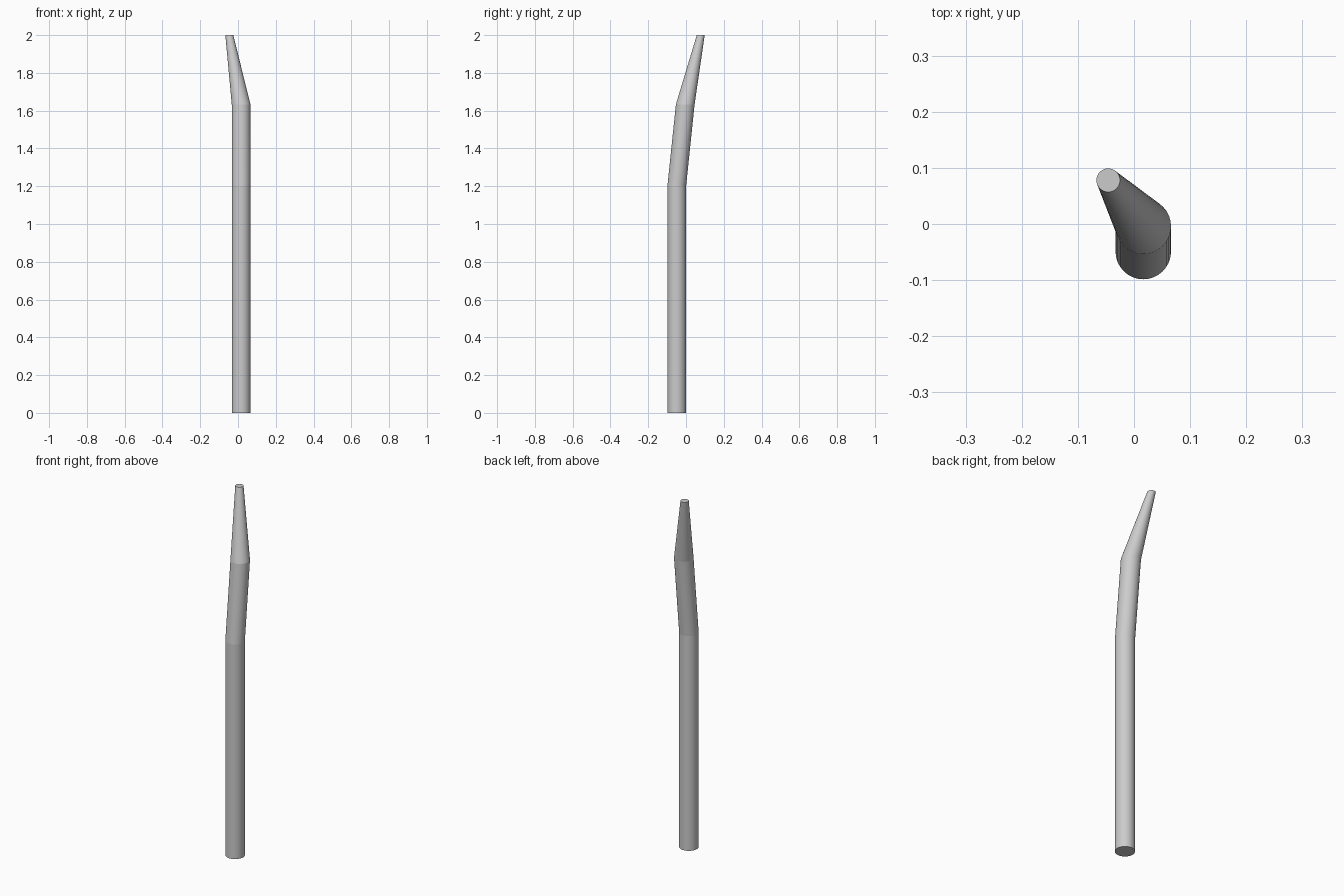
import bpy, bmesh, math

if "Cube" in bpy.data.objects:
    bpy.data.objects.remove(bpy.data.objects["Cube"])

SIDES = 32
# Cross-sections from base to tip: centre x, y, z and radius
SECTIONS = [
    (0.0165, -0.049, 0.0, 0.0495),
    (0.0165, -0.049, 1.2, 0.0495),
    (0.0165, -0.004, 1.633, 0.0495),
    (-0.046, 0.078, 2.0, 0.021),
]


def ring(bm, x, y, z, r):
    step = 2 * math.pi / SIDES
    return [bm.verts.new((x + r * math.cos(i * step), y + r * math.sin(i * step), z))
            for i in range(SIDES)]


# Bent pole: straight shaft, leaning neck and tapered tip
bm = bmesh.new()
rings = [ring(bm, *s) for s in SECTIONS]
for low, high in zip(rings, rings[1:]):
    for i in range(SIDES):
        j = (i + 1) % SIDES
        bm.faces.new((low[i], low[j], high[j], high[i]))

# End caps
bm.faces.new(rings[0][::-1])
bm.faces.new(rings[-1])

mesh = bpy.data.meshes.new("bent_pole")
bm.to_mesh(mesh)
bm.free()
pole = bpy.data.objects.new("bent_pole", mesh)
bpy.context.collection.objects.link(pole)

# Smooth around the pole, crisp at the bends and caps
bpy.context.view_layer.objects.active = pole
pole.select_set(True)
bpy.ops.object.shade_smooth_by_angle(angle=math.radians(30))
for edge in mesh.edges:
    a, b = (mesh.vertices[v].co for v in edge.vertices)
    if abs(a.z - b.z) < 1e-5:
        edge.use_edge_sharp = True
